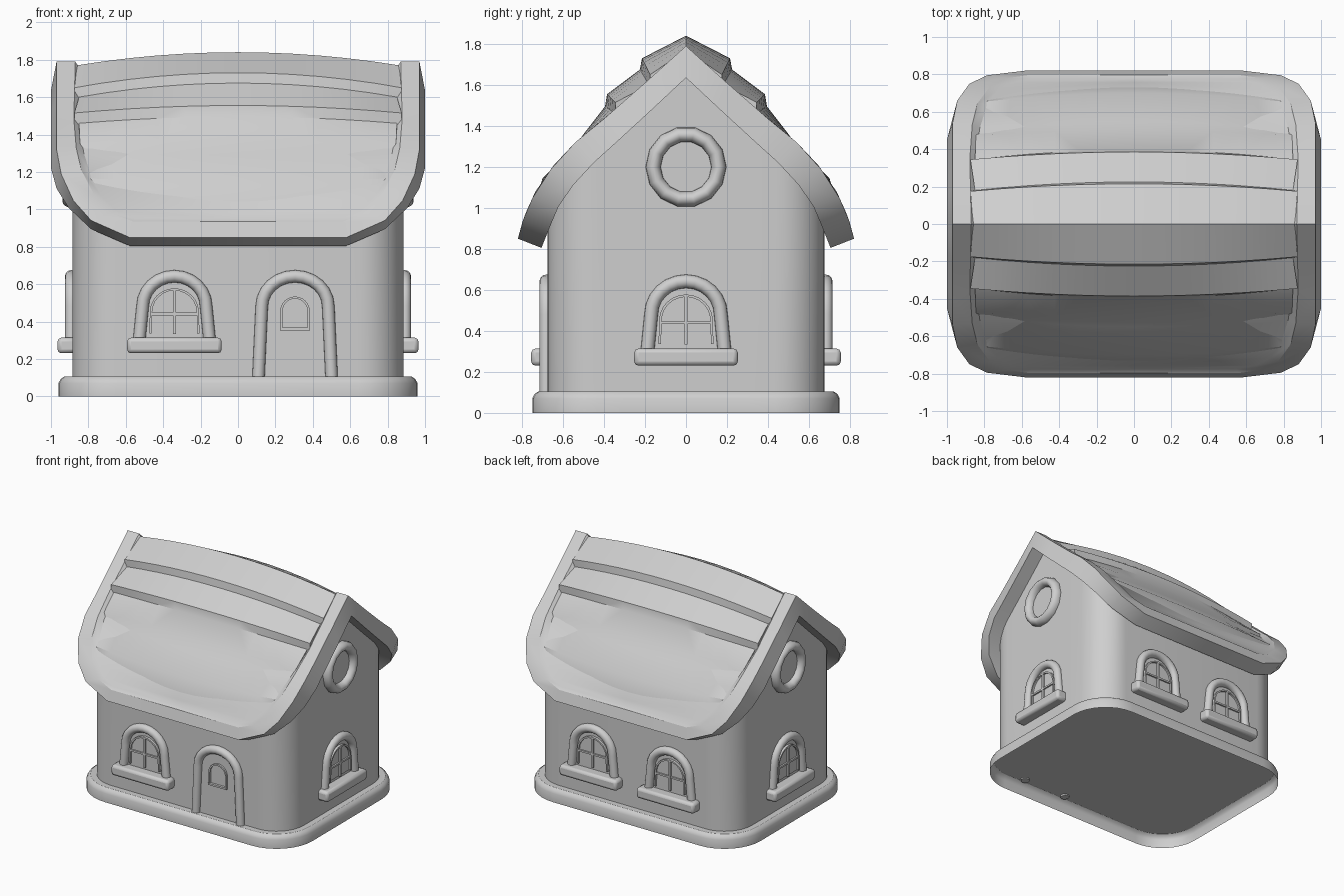
import bpy, bmesh, math
from mathutils import Matrix, Vector

cube = bpy.data.objects.get("Cube")
if cube:
    bpy.data.objects.remove(cube)

GREY = (0.62, 0.62, 0.62, 1)
plaster = bpy.data.materials.new("grey")
plaster.use_nodes = True
plaster.diffuse_color = GREY
plaster.node_tree.nodes["Principled BSDF"].inputs["Base Color"].default_value = GREY
made = []


def finish(name, bm, place=None, bevel=0):
    bmesh.ops.remove_doubles(bm, verts=bm.verts[:], dist=0.0005)
    bmesh.ops.recalc_face_normals(bm, faces=bm.faces[:])
    mesh = bpy.data.meshes.new(name)
    bm.to_mesh(mesh)
    bm.free()
    mesh.materials.append(plaster)
    obj = bpy.data.objects.new(name, mesh)
    bpy.context.collection.objects.link(obj)
    if place:
        obj.matrix_world = place
    if bevel:
        mod = obj.modifiers.new("rounded", "BEVEL")
        mod.width, mod.segments = bevel, 2
    made.append(obj)


def skin(bm, rows, closed=False):
    grid = [[bm.verts.new(p) for p in row] for row in rows]
    pairs = list(zip(grid, grid[1:])) + ([(grid[-1], grid[0])] if closed else [])
    for a, b in pairs:
        for i in range(len(a) - 1):
            bm.faces.new((a[i], a[i + 1], b[i + 1], b[i]))
    return grid


def quarter(name, rows):
    """Skin one quarter of a part, then mirror it across both axes."""
    bm = bmesh.new()
    skin(bm, rows)
    bmesh.ops.remove_doubles(bm, verts=bm.verts[:], dist=0.0005)
    for axis in "XY":
        bmesh.ops.mirror(bm, geom=bm.verts[:] + bm.edges[:] + bm.faces[:],
                         axis=axis, merge_dist=0.001)
    finish(name, bm)


def lookup(profile, y):
    for (y0, z0), (y1, z1) in zip(profile, profile[1:]):
        if y <= y1:
            return z0 + (z1 - z0) * (y - y0) / (y1 - y0)
    return profile[-1][1]


def centre(row):
    return [(0, y, z) for x, y, z in row]


# Roof slopes: (y, z) of the upper and lower surface
UPPER = [(0, 1.79), (.2, 1.61), (.4, 1.435), (.54, 1.32), (.644, 1.21),
         (.73, 1.09), (.776, .99), (.797, .935), (.82, .85)]
LOWER = [(0, 1.635), (.24, 1.41), (.45, 1.22), (.556, 1.105), (.63, .995), (.705, .805)]


def on_slope(points, profile, drop=0):
    return [(x, y, lookup(profile, y) - drop) for x, y in points]


# Roof shell with a raised rounded border
under = on_slope([(1, 0), (1, .15), (1, .32), (1, .45), (.97, .55), (.905, .622),
                  (.785, .67), (.58, .705), (0, .705)], LOWER)
outer = on_slope([(.97, 0), (.97, .2), (.97, .4), (.97, .54), (.945, .66), (.88, .75),
                  (.785, .795), (.58, .82), (0, .82)], UPPER)
inner = on_slope([(.87, 0), (.875, .2), (.877, .36), (.865, .53), (.837, .645), (.77, .735),
                  (.68, .78), (.56, .797), (0, .797)], UPPER)
recess = on_slope([(.845, 0), (.845, .2), (.845, .36), (.825, .51), (.785, .64), (.73, .715),
                   (.65, .757), (.545, .775), (0, .775)], UPPER, .04)
quarter("roof_shell", [centre(under), under, outer, inner, recess, centre(recess)])

# Overlapping bowed roof courses
middle = [(0, 1.84), (.215, 1.73), (.225, 1.675), (.385, 1.555), (.395, 1.495),
          (.5, 1.36), (.55, 1.29), (.7, 1.145), (.74, 1.01)]
ends = [(.86, 0, 1.77), (.875, .175, 1.65), (.85, .18, 1.60), (.875, .345, 1.515),
        (.85, .345, 1.46), (.845, .475, 1.355), (.825, .49, 1.30), (.79, .655, 1.165),
        (.765, .69, 1.06)]
rows = []
for step in range(7):
    t = step / 6
    rows.append([(x * t, my + (y - my) * t * t, mz + (z - mz) * t * t)
                 for (my, mz), (x, y, z) in zip(middle, ends)])
rows.append([(x, y, z - .12) for x, y, z in rows[-1]])
quarter("roof_courses", rows)


def outline(grow):
    """Quarter of a rounded rectangle, from the gable middle to the front middle."""
    r = .24 + grow
    pts = [(.885 + grow, y) for y in (0, .1, .2, .3)]
    for i in range(9):
        a = math.pi / 2 * i / 8
        pts.append((.645 + r * math.cos(a), .435 + r * math.sin(a)))
    return pts + [(0, .675 + grow)]


def level(grow, z):
    return [(x, y, z) for x, y in outline(grow)]


# Walls running up into the roof, with a floor
floor = level(0, .1)
quarter("walls", [centre(floor), floor, on_slope(outline(0), LOWER, -.04)])

# Hollow plinth, open underneath
quarter("plinth", [level(g, z) for g, z in
                   ((.075, 0), (.075, .07), (.063, .093), (.045, .105), (0, .105))])


# Details are built facing -y around the origin, then placed on a wall
def arch(foot, half, spring, top, bottom, segs=12):
    pts = [(-foot, bottom)]
    for i in range(segs + 1):
        a = math.pi * (1 - i / segs)
        pts.append((half * math.cos(a), spring + (top - spring) * math.sin(a)))
    return pts + [(foot, bottom)]


def sweep(name, path, section, place, closed=False):
    """Sweep a (sideways, outward) section along a path lying on the wall."""
    bm = bmesh.new()
    n, rows = len(path), []
    for i, (x, z) in enumerate(path):
        a = path[(i - 1) % n] if closed or i else path[0]
        b = path[(i + 1) % n] if closed or i < n - 1 else path[-1]
        d = Vector((b[0] - a[0], b[1] - a[1])).normalized()
        rows.append([(x - d.y * s, -o, z + d.x * s) for s, o in section + section[:1]])
    grid = skin(bm, rows, closed)
    if not closed:
        for end in (grid[0], grid[-1]):
            bm.faces.new(end[:-1])
    finish(name, bm, place)


def plate(name, path, thick, place):
    bm = bmesh.new()
    face = bm.faces.new([bm.verts.new((x, 0, z)) for x, z in path])
    out = bmesh.ops.extrude_face_region(bm, geom=[face])["geom"]
    bmesh.ops.translate(bm, vec=(0, -thick, 0),
                        verts=[v for v in out if isinstance(v, bmesh.types.BMVert)])
    finish(name, bm, place)


def block(name, size, at, place, bevel=0):
    bm = bmesh.new()
    bmesh.ops.create_cube(bm, size=1, matrix=Matrix.Translation(at) @ Matrix.Diagonal((*size, 1)))
    finish(name, bm, place, bevel)


def oval(wide, deep, out, segs=16):
    return [(wide * math.cos(math.tau * i / segs), out + deep * math.sin(math.tau * i / segs))
            for i in range(segs)]


TUBE = oval(.033, .034, .006)
RING = oval(.037, .05, .004)
BEAD = [(-.006, 0), (-.006, .02), (.006, .02), (.006, 0)]


def window(name, place):
    sweep(name + "_surround", arch(.188, .17, .48, .642, .30), TUBE, place)
    pane = arch(.128, .125, .45, .572, .335)
    plate(name + "_pane", pane, .006, place)
    sweep(name + "_pane_frame", pane, BEAD, place)
    block(name + "_upright", (.016, .04, .235), (0, 0, .452), place)
    block(name + "_crossbar", (.245, .036, .014), (0, 0, .44), place)
    block(name + "_sill", (.505, .1, .083), (0, -.03, .272), place, .02)


def wall(x, y, turn):
    return Matrix.Translation((x, y, 0)) @ Matrix.Rotation(math.radians(turn), 4, "Z")


window("front_window", wall(-.34, -.675, 0))
window("back_left_window", wall(.34, .675, 180))
window("back_right_window", wall(-.34, .675, 180))

# Gable windows, arched below and round above
for side, x, turn in (("left", .885, 90), ("right", -.885, -90)):
    place = wall(x, 0, turn)
    window(side + "_window", place)
    ring = [(.16 * math.cos(math.tau * i / 14), 1.2 + .16 * math.sin(math.tau * i / 14))
            for i in range(14)]
    sweep(side + "_round_surround", ring, RING, place, True)
    plate(side + "_round_pane", ring, .008, place)

# Door with a small arched light
place = wall(.305, -.675, 0)
sweep("door_surround", arch(.196, .178, .48, .642, .09), TUBE, place)
plate("door_leaf", arch(.18, .165, .48, .62, .1), .006, place)
sweep("door_light_frame", arch(.073, .073, .455, .528, .36), BEAD, place)
block("door_light_ledge", (.16, .05, .014), (0, 0, .36), place)

# Smooth rounded surfaces, keep hard edges
bpy.ops.object.select_all(action="DESELECT")
for obj in made:
    obj.select_set(True)
bpy.context.view_layer.objects.active = made[0]
bpy.ops.object.shade_smooth_by_angle(angle=math.radians(32))
